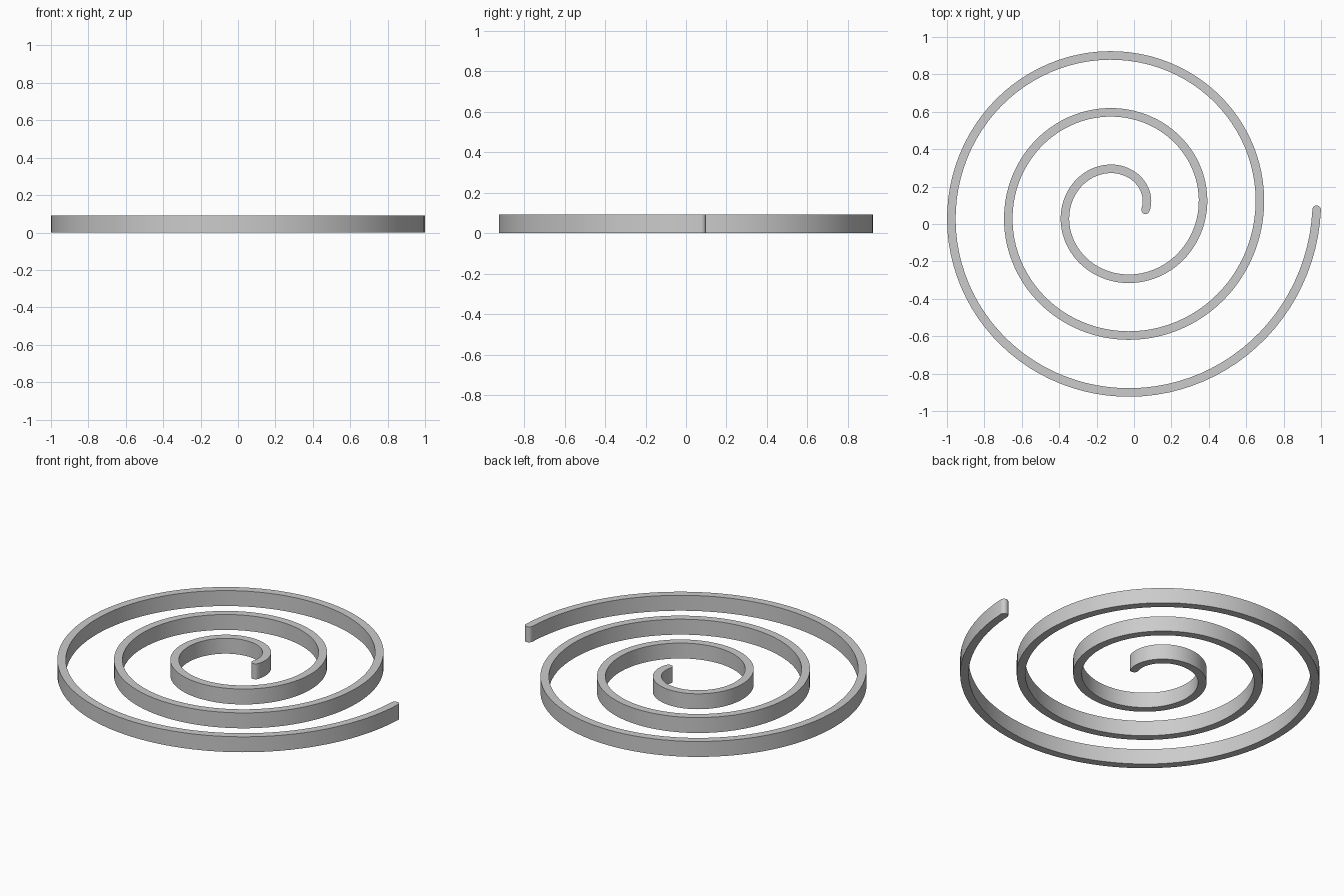
import bpy
import bmesh
from math import cos, sin, pi
from mathutils import Vector

cube = bpy.data.objects.get("Cube")
if cube:
    bpy.data.objects.remove(cube, do_unlink=True)

PITCH = 0.305           # gap between neighbouring turns
START_RADIUS = 0.45 * PITCH
HALF_WIDTH = 0.075 * PITCH
HEIGHT = 0.3 * PITCH
TURNS = 3
STEPS = 96 * TURNS
CAP_STEPS = 10
CENTRE = Vector((-0.0756, 0.0763, 0))
GROWTH = PITCH / (2 * pi)

# Material
grey = bpy.data.materials.new("light grey")
grey.use_nodes = True
colour = (0.6, 0.6, 0.6, 1)
grey.diffuse_color = colour
grey.node_tree.nodes["Principled BSDF"].inputs["Base Color"].default_value = colour


def spiral_frame(angle):
    """Point, unit tangent and unit left normal of the centre line."""
    radius = START_RADIUS + GROWTH * angle
    out = Vector((cos(angle), sin(angle), 0))
    around = Vector((-sin(angle), cos(angle), 0))
    tangent = (out * GROWTH + around * radius).normalized()
    return CENTRE + out * radius, tangent, Vector((-tangent.y, tangent.x, 0))


bm = bmesh.new()

# Flat ribbon along the spiral
frames = [spiral_frame(2 * pi * TURNS * i / STEPS) for i in range(STEPS + 1)]
left = [bm.verts.new(p + n * HALF_WIDTH) for p, t, n in frames]
right = [bm.verts.new(p - n * HALF_WIDTH) for p, t, n in frames]
for i in range(STEPS):
    bm.faces.new((left[i], right[i], right[i + 1], left[i + 1]))

# Round ends
for index, direction in ((0, -1), (STEPS, 1)):
    p, t, n = frames[index]
    arc = [bm.verts.new(p + HALF_WIDTH * (t * direction * sin(a) - n * cos(a)))
           for a in (pi * k / CAP_STEPS for k in range(1, CAP_STEPS))]
    bm.faces.new([right[index]] + arc + [left[index]])

# Raise the ribbon into a wall
bmesh.ops.recalc_face_normals(bm, faces=bm.faces)
raised = bmesh.ops.extrude_face_region(bm, geom=bm.faces[:], use_keep_orig=True)
top = [v for v in raised["geom"] if isinstance(v, bmesh.types.BMVert)]
bmesh.ops.translate(bm, verts=top, vec=(0, 0, HEIGHT))
bmesh.ops.recalc_face_normals(bm, faces=bm.faces)

mesh = bpy.data.meshes.new("spiral_coil")
bm.to_mesh(mesh)
bm.free()
mesh.materials.append(grey)
coil = bpy.data.objects.new("spiral_coil", mesh)
bpy.context.collection.objects.link(coil)

bpy.ops.object.select_all(action='DESELECT')
coil.select_set(True)
bpy.context.view_layer.objects.active = coil
bpy.ops.object.shade_smooth_by_angle(angle=pi / 6)
